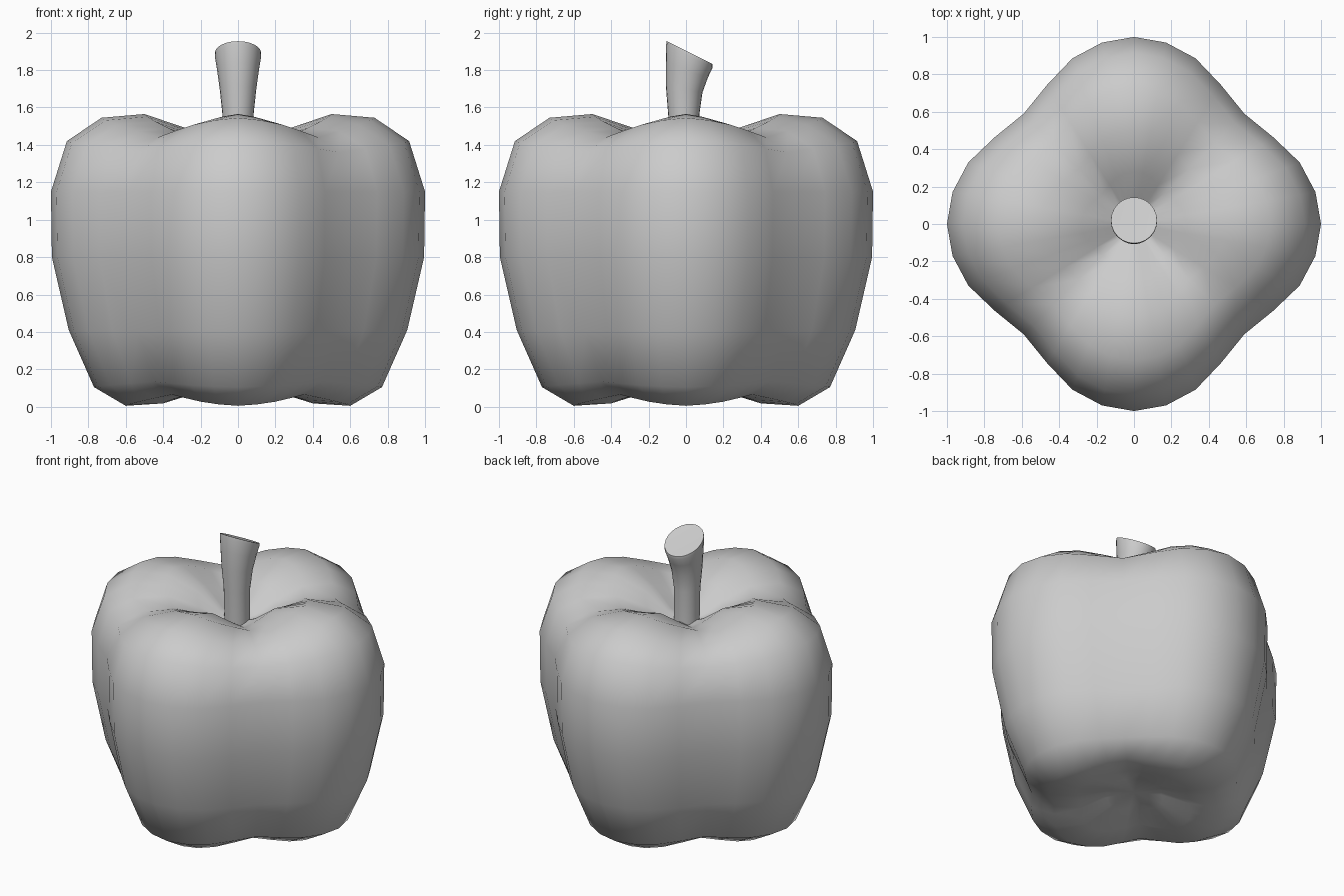
import bpy, bmesh
from math import sin, cos, pi, radians

if "Cube" in bpy.data.objects:
    bpy.data.objects.remove(bpy.data.objects["Cube"])


def loft(name, rings, start=None, end=None):
    """Skin a list of equal-sized point rings; close ends with a pole."""
    bm = bmesh.new()
    rows = [[bm.verts.new(p) for p in ring] for ring in rings]
    n = len(rows[0])
    for a, b in zip(rows, rows[1:]):
        for i in range(n):
            j = (i + 1) % n
            bm.faces.new((a[i], a[j], b[j], b[i]))
    for row, pole in ((rows[0], start), (rows[-1], end)):
        if pole:
            v = bm.verts.new(pole)
            for i in range(n):
                bm.faces.new((row[i], row[(i + 1) % n], v))
    bmesh.ops.recalc_face_normals(bm, faces=bm.faces)
    mesh = bpy.data.meshes.new(name)
    bm.to_mesh(mesh)
    bm.free()
    ob = bpy.data.objects.new(name, mesh)
    bpy.context.collection.objects.link(ob)
    bpy.context.view_layer.objects.active = ob
    bpy.ops.object.select_all(action='DESELECT')
    ob.select_set(True)
    return ob


# Four-lobed cross-section: (angle, radius factor, groove amount), mirrored and repeated
half = [(0, 1, 0), (10, .985, .13), (20.4, .945, .36), (32, .877, .68), (45, .834, 1)]
quarter = half + [(90 - a, r, g) for a, r, g in half[3:0:-1]]
section = [(radians(a + 90 * q), r, g) for q in range(4) for a, r, g in quarter]

# Body profile along a lobe: (radius, height, height change in the groove)
profile = [(.2, .08, .035), (.4, .018, .055), (.6, .005, .06), (.77, .105, .03),
           (.905, .41, 0), (.995, .8, 0), (1, 1.15, 0), (.915, 1.42, -.06),
           (.73, 1.545, -.105), (.5, 1.565, -.11), (.28, 1.49, -.10), (.13, 1.38, -.04)]
body = loft("pepper_body",
            [[(R * f * cos(a), R * f * sin(a), z + d * g) for a, f, g in section]
             for R, z, d in profile],
            start=(0, 0, .11), end=(0, 0, 1.32))
bpy.ops.object.shade_smooth()

# Stem: flaring, with a slanted cut top (height, radius, centre y, slant)
stem_rings = [(1.28, .08, -.008, 0), (1.56, .083, -.012, 0), (1.7, .098, -.01, .2),
              (1.8, .112, .004, .38), (1.875, .124, .018, .5), (1.893, .123, .02, .5),
              (1.893, .105, .02, .5)]
N = 24
stem = loft("stem",
            [[(r * cos(2 * pi * i / N), cy + r * sin(2 * pi * i / N),
               z - s * r * sin(2 * pi * i / N)) for i in range(N)]
             for z, r, cy, s in stem_rings],
            start=(0, -.008, 1.28), end=(0, .02, 1.885))
bpy.ops.object.shade_smooth_by_angle(angle=radians(40))
